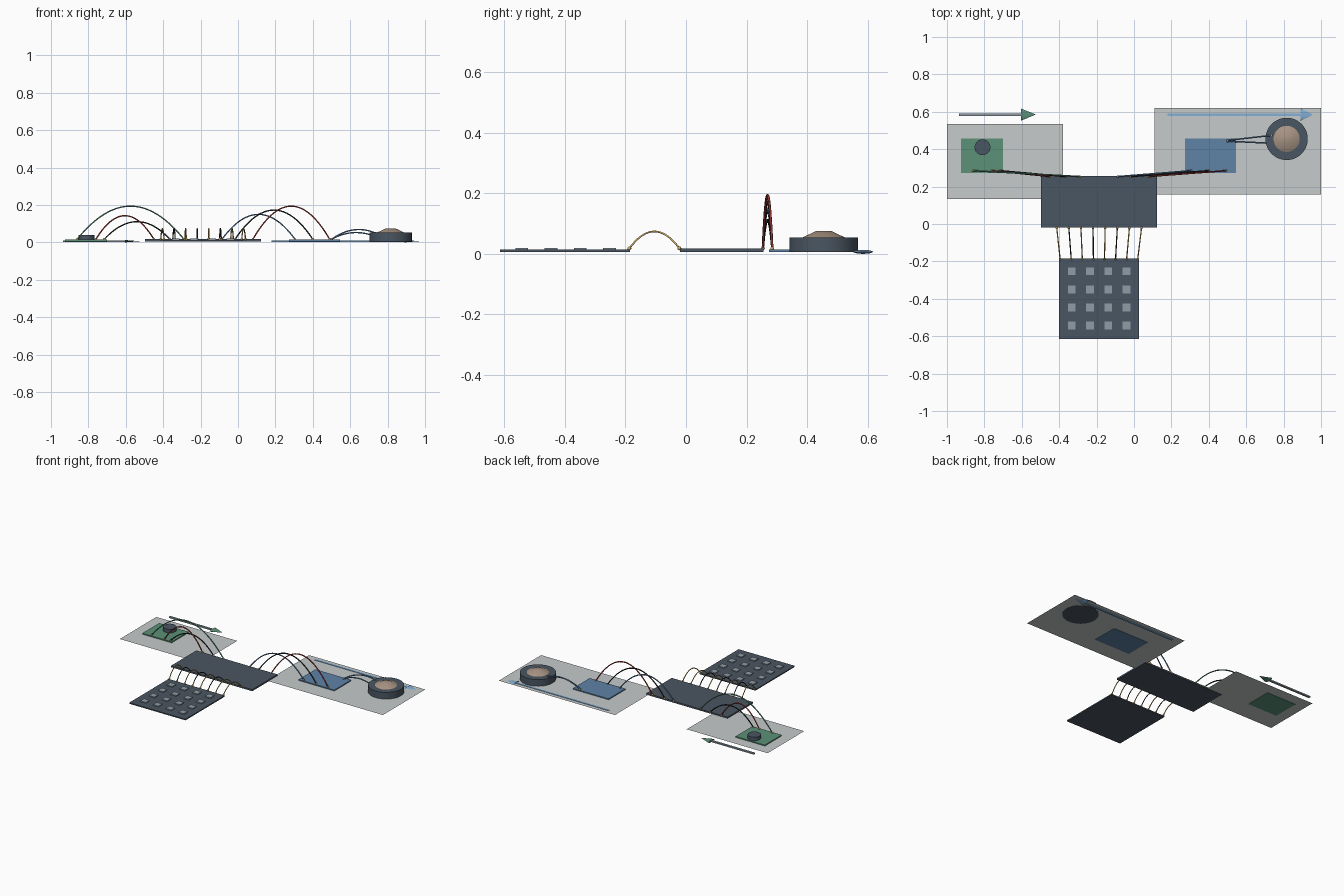
import bpy, bmesh, math
from mathutils import Matrix, Vector

if "Cube" in bpy.data.objects:
    bpy.data.objects.remove(bpy.data.objects["Cube"])


def material(name, r, g, b):
    lin = [((c / 255 + 0.055) / 1.055) ** 2.4 if c > 10 else c / 3294 for c in (r, g, b)]
    m = bpy.data.materials.new(name)
    m.diffuse_color = (*lin, 1)
    m.use_nodes = True
    m.node_tree.nodes["Principled BSDF"].inputs["Base Color"].default_value = m.diffuse_color
    return m


SLATE = material("slate", 74, 86, 98)
KEY = material("key grey", 142, 156, 166)
GREEN = material("green", 92, 146, 120)
BLUE = material("blue", 94, 130, 166)
ZONE = material("zone grey", 199, 203, 203)
TAN = material("cone tan", 168, 148, 132)
RED = material("red", 165, 62, 56)
GOLD = material("gold", 205, 172, 100)
BLACK = material("black", 42, 44, 48)
SKY = material("sky blue", 132, 176, 214)


def finish(bm, name, mat, smooth=False):
    me = bpy.data.meshes.new(name)
    bm.to_mesh(me)
    bm.free()
    me.materials.append(mat)
    ob = bpy.data.objects.new(name, me)
    bpy.context.collection.objects.link(ob)
    if smooth:
        bpy.ops.object.select_all(action='DESELECT')
        ob.select_set(True)
        bpy.context.view_layer.objects.active = ob
        bpy.ops.object.shade_smooth_by_angle(angle=math.radians(35))
    return ob


def add_box(bm, x0, x1, y0, y1, z0, z1):
    mid = Matrix.Translation(((x0 + x1) / 2, (y0 + y1) / 2, (z0 + z1) / 2))
    size = Matrix.Diagonal((x1 - x0, y1 - y0, z1 - z0, 1))
    bmesh.ops.create_cube(bm, size=1, matrix=mid @ size)


def box(name, mat, *dims):
    bm = bmesh.new()
    add_box(bm, *dims)
    return finish(bm, name, mat)


def round_part(name, mat, x, y, z0, z1, r0, r1, sides=40):
    bm = bmesh.new()
    bmesh.ops.create_cone(bm, cap_ends=True, segments=sides, radius1=r0, radius2=r1,
                          depth=z1 - z0, matrix=Matrix.Translation((x, y, (z0 + z1) / 2)))
    return finish(bm, name, mat, True)


def wire(name, mat, a, b, top, radius=0.004):
    """Arched lead from a to b rising to height top, with a gold pin at each end."""
    a, b = Vector(a), Vector(b)
    cu = bpy.data.curves.new(name, 'CURVE')
    cu.dimensions = '3D'
    cu.bevel_depth = radius
    cu.bevel_resolution = 1
    cu.use_fill_caps = True
    sp = cu.splines.new('POLY')
    n = 24
    sp.points.add(n)
    lift = top - radius - (a.z + b.z) / 2
    for i in range(n + 1):
        t = i / n
        p = a.lerp(b, t)
        sp.points[i].co = (p.x, p.y, p.z + lift * 4 * t * (1 - t), 1)
    cu.materials.append(mat)
    ob = bpy.data.objects.new(name, cu)
    bpy.context.collection.objects.link(ob)
    bm = bmesh.new()
    for p in (a, b):
        bmesh.ops.create_uvsphere(bm, u_segments=10, v_segments=6, radius=0.0065,
                                  matrix=Matrix.Translation(p))
    finish(bm, name + "_pins", GOLD, True)


def arrow(name, shaft_mat, head_mat, x0, x1, x2, y):
    box(name + "_shaft", shaft_mat, x0, x1, y - 0.007, y + 0.007, 0.002, 0.011)
    # flattened cone head pointing along +x
    bm = bmesh.new()
    place = (Matrix.Translation(((x1 + x2) / 2, y, 0.0065)) @ Matrix.Diagonal((1, 1, 0.2, 1))
             @ Matrix.Rotation(math.pi / 2, 4, 'Y'))
    bmesh.ops.create_cone(bm, cap_ends=True, segments=20, radius1=0.0325, radius2=0,
                          depth=x2 - x1, matrix=place)
    finish(bm, name + "_head", head_mat, True)


def zone(name, x0, x1, y0, y1):
    bm = bmesh.new()
    bm.faces.new([bm.verts.new(p) for p in
                  ((x0, y0, 0.008), (x1, y0, 0.008), (x1, y1, 0.008), (x0, y1, 0.008))])
    return finish(bm, name, ZONE)


# Floor zones under the sensor and the speaker
zone("sensor_zone", -1.0, -0.38, 0.135, 0.535)
zone("speaker_zone", 0.11, 1.0, 0.157, 0.62)

# Circuit boards
box("main_board", SLATE, -0.498, 0.123, -0.02, 0.256, 0.006, 0.017)
box("sensor_board", GREEN, -0.925, -0.70, 0.274, 0.458, 0.006, 0.015)
box("amplifier_board", BLUE, 0.272, 0.546, 0.274, 0.458, 0.006, 0.015)

# Keypad with a 4 x 4 grid of keys
box("keypad_board", SLATE, -0.402, 0.028, -0.615, -0.185, 0.006, 0.014)
keys = bmesh.new()
for i in range(4):
    for j in range(4):
        x, y = -0.333 + 0.0975 * i, -0.543 + 0.0967 * j
        add_box(keys, x - 0.021, x + 0.021, y - 0.021, y + 0.021, 0.013, 0.020)
finish(keys, "keypad_keys", KEY)

# Sensor dome and speaker
round_part("sensor_cap", SLATE, -0.81, 0.41, 0.014, 0.040, 0.042, 0.042)
round_part("speaker_body", SLATE, 0.816, 0.455, 0.006, 0.054, 0.113, 0.113, 48)
round_part("speaker_cone", TAN, 0.816, 0.455, 0.053, 0.075, 0.072, 0.026, 48)

# Direction arrows
arrow("sensor_arrow", KEY, GREEN, -0.935, -0.605, -0.525, 0.585)
arrow("speaker_arrow", SKY, SKY, 0.18, 0.89, 0.97, 0.585)

# Leads from the main board to the sensor and amplifier
LEADS = [("sensor_signal_lead", GREEN, -0.86, -0.29, 0.198),
         ("sensor_power_lead", RED, -0.76, -0.45, 0.147),
         ("sensor_ground_lead", BLACK, -0.715, -0.365, 0.115),
         ("amplifier_power_lead", RED, 0.49, 0.08, 0.198),
         ("amplifier_ground_lead", BLACK, 0.40, -0.015, 0.177),
         ("amplifier_signal_lead", BLUE, 0.305, -0.085, 0.154)]
for name, mat, far, near, top in LEADS:
    wire(name, mat, (far, 0.285, 0.017), (near, 0.254, 0.018), top)

# Speaker leads
wire("speaker_lead_a", BLUE, (0.50, 0.447, 0.017), (0.735, 0.474, 0.050), 0.071)
wire("speaker_lead_b", BLUE, (0.50, 0.443, 0.017), (0.725, 0.432, 0.035), 0.056)

# Ribbon of eight keypad leads
for i in range(8):
    t = i / 7
    wire(f"keypad_lead_{i + 1}", BLACK if i in (1, 3, 5) else GOLD,
         (-0.395 + 0.415 * t, -0.187, 0.018), (-0.413 + 0.453 * t, -0.022, 0.018), 0.077, 0.0032)
